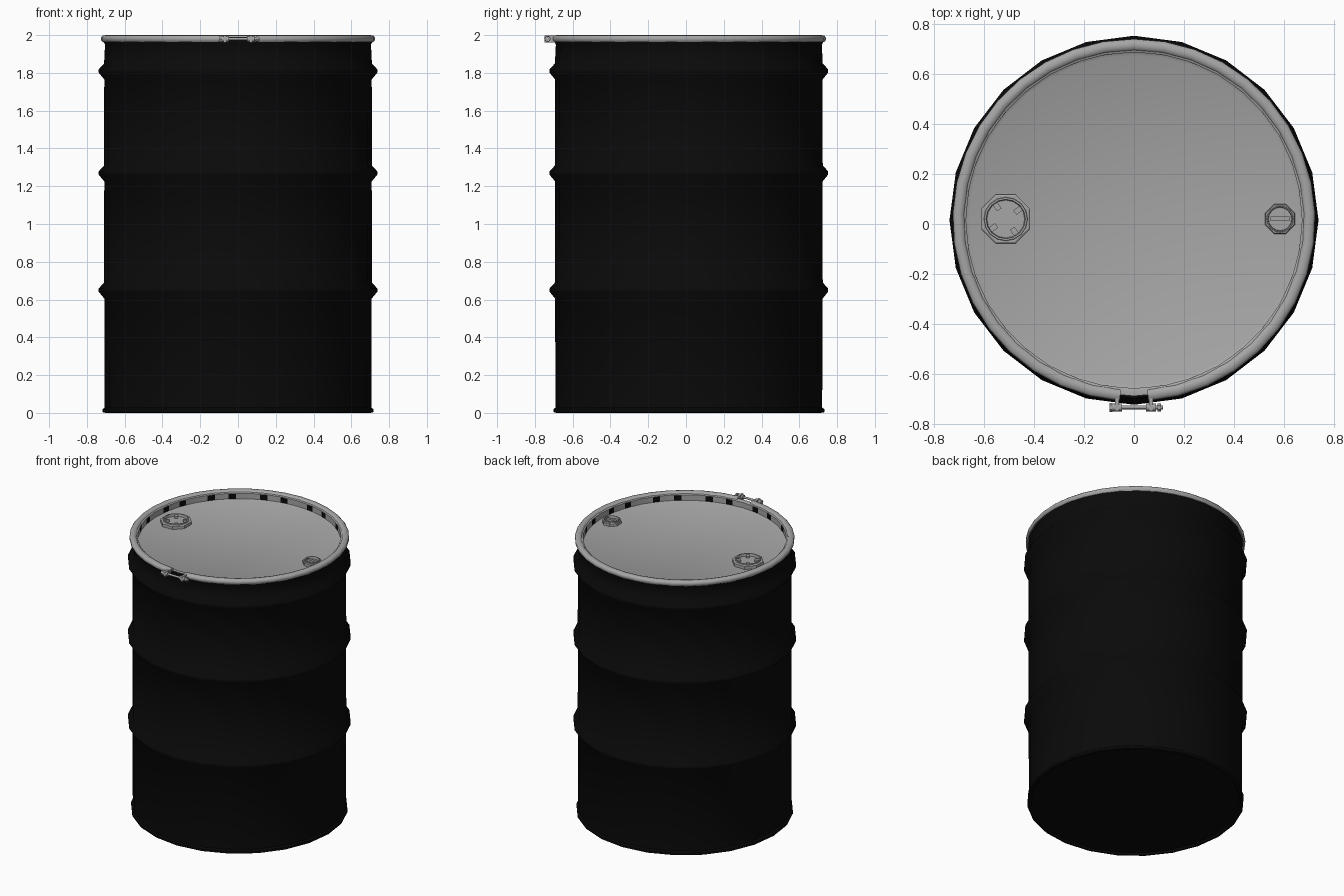
import bpy, bmesh, math
from mathutils import Matrix, Vector

cube = bpy.data.objects.get("Cube")
if cube:
    bpy.data.objects.remove(cube)

CY = 0.015  # drum axis, set back to make room for the clamp


def material(name, value):
    m = bpy.data.materials.new(name)
    m.use_nodes = True
    colour = (value, value, value, 1)
    m.diffuse_color = colour
    m.node_tree.nodes["Principled BSDF"].inputs["Base Color"].default_value = colour
    return m


BLACK = material("black paint", 0.003)
GREY = material("grey steel", 0.38)


def finish(name, bm, mat, angle=50):
    bmesh.ops.recalc_face_normals(bm, faces=bm.faces[:])
    mesh = bpy.data.meshes.new(name)
    bm.to_mesh(mesh)
    bm.free()
    obj = bpy.data.objects.new(name, mesh)
    bpy.context.collection.objects.link(obj)
    mesh.materials.append(mat)
    bpy.ops.object.select_all(action='DESELECT')
    obj.select_set(True)
    bpy.context.view_layer.objects.active = obj
    bpy.ops.object.shade_smooth_by_angle(angle=math.radians(angle))
    return obj


def lathe(name, profile, sides, mat, centre=(0, CY), gap=0, turn=0, closed=False, angle=50):
    """Spin an (r, z) profile; a gap in degrees leaves it open at the front."""
    bm = bmesh.new()
    start = math.radians(-90 + gap / 2 + turn)
    sweep = math.radians(360 - gap)
    steps = sides + 1 if gap else sides
    rows = []
    for i in range(steps):
        a = start + sweep * i / sides
        rows.append([bm.verts.new((centre[0] + r * math.cos(a),
                                   centre[1] + r * math.sin(a), z)) for r, z in profile])
    n = len(profile)
    for i in range(sides):
        a, b = rows[i], rows[(i + 1) % steps]
        for j in range(n if closed else n - 1):
            k = (j + 1) % n
            bm.faces.new((a[j], b[j], b[k], a[k]))
    if gap and closed:
        bm.faces.new(rows[0])
        bm.faces.new(rows[-1])
    bmesh.ops.remove_doubles(bm, verts=bm.verts[:], dist=1e-5)
    return finish(name, bm, mat, angle)


def box(name, centre, size, mat, turn=0):
    bm = bmesh.new()
    bmesh.ops.create_cube(bm, size=1, matrix=Matrix.Translation(Vector(centre))
                          @ Matrix.Rotation(turn, 4, 'Z') @ Matrix.Diagonal((*size, 1)))
    return finish(name, bm, mat, 20)


def rod(name, x0, x1, y, z, radius, sides, mat):
    bm = bmesh.new()
    bmesh.ops.create_cone(bm, cap_ends=True, segments=sides, radius1=radius, radius2=radius,
                          depth=x1 - x0, matrix=Matrix.Translation(((x0 + x1) / 2, y, z))
                          @ Matrix.Rotation(math.pi / 2, 4, 'Y'))
    return finish(name, bm, mat)


# Drum shell: recessed base, bottom chime, three ribs, rolled top and inner wall
shell = [(0, 0.012), (0.69, 0.012), (0.7, 0), (0.717, 0.004), (0.717, 0.02), (0.706, 0.028)]
for rib in (0.65, 1.27, 1.81):
    shell += [(0.708, rib - 0.045), (0.738, rib - 0.008), (0.738, rib + 0.008), (0.709, rib + 0.04)]
shell += [(0.704, 1.95), (0.714, 1.968), (0.712, 1.98), (0.69, 1.982), (0.6755, 1.98), (0.6755, 1.9)]
lathe("drum_shell", shell, 24, BLACK)

# Recessed lid, its flange tucked under the ring
lathe("lid", [(0, 1.946), (0.66, 1.938), (0.672, 1.944), (0.672, 1.984),
              (0.68, 1.989), (0.703, 1.988)], 36, GREY)

# Split clamping ring of rounded channel section
lathe("clamp_ring", [(0.68, 1.988), (0.685, 1.997), (0.7, 2.0), (0.716, 1.998), (0.725, 1.988),
                     (0.725, 1.973), (0.716, 1.963), (0.706, 1.964), (0.712, 1.975), (0.708, 1.985)],
      36, GREY, gap=9, closed=True)

# Clamp lugs and bolt
for side, label in ((-1, "right"), (1, "left")):
    box(f"clamp_lug_{label}", (side * 0.068, -0.718, 1.98), (0.016, 0.06, 0.036), GREY)
    rod(f"clamp_sleeve_{label}", side * 0.068 - 0.02, side * 0.068 + 0.02, -0.733, 1.98, 0.016, 10, GREY)
rod("clamp_bolt", -0.09, 0.115, -0.733, 1.98, 0.008, 8, GREY)
rod("clamp_bolt_head", -0.098, -0.085, -0.733, 1.98, 0.018, 6, GREY)
rod("clamp_nut", 0.094, 0.108, -0.733, 1.98, 0.016, 6, GREY)


def fitting(name, x, y, r, top):
    """Octagonal flange with a round collar and a sunken plug."""
    lathe(f"{name}_flange", [(r, 1.935), (r, top - 0.01), (r * 0.94, top - 0.006),
                             (r * 0.82, top - 0.006)],
          8, GREY, (x, y), turn=22.5, angle=20)
    lathe(f"{name}_collar", [(r * 0.84, top - 0.008), (r * 0.82, top), (r * 0.75, top),
                             (r * 0.72, top - 0.018), (0, top - 0.018)],
          16, GREY, (x, y), angle=35)


# Large bung with wrench lugs inside its collar
fitting("large_bung", -0.513, 0.02, 0.105, 1.972)
for i in range(4):
    a = math.radians(35 + 90 * i)
    box(f"large_bung_lug_{i + 1}", (-0.513 + 0.06 * math.cos(a), 0.02 + 0.06 * math.sin(a), 1.958),
        (0.03, 0.022, 0.016), GREY, a)

# Small bung with a grip bar
fitting("small_bung", 0.584, 0.02, 0.064, 1.968)
box("small_bung_bar", (0.584, 0.02, 1.956), (0.075, 0.018, 0.016), GREY)
